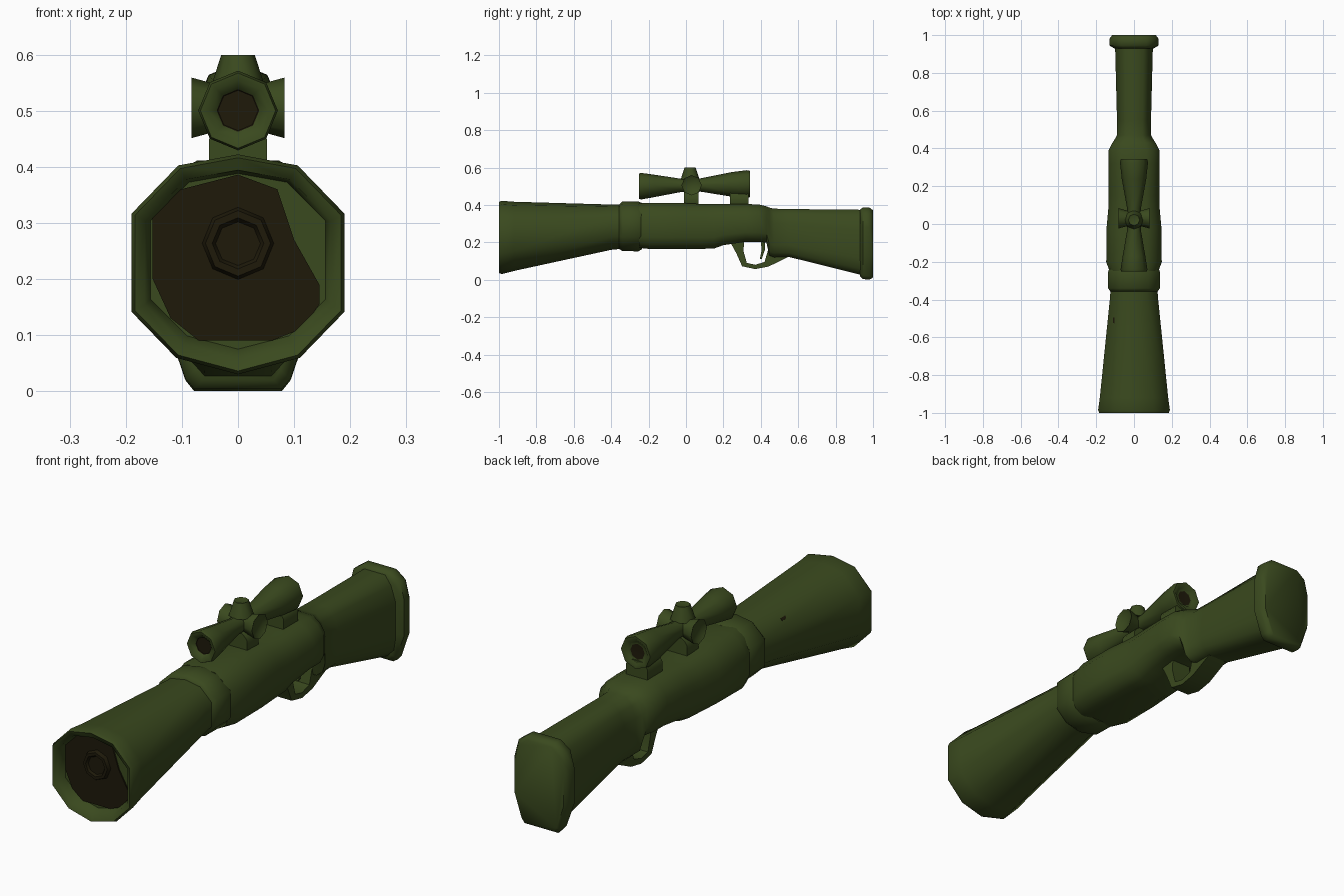
import bpy, bmesh, math
from mathutils import Matrix

cube = bpy.data.objects.get("Cube")
if cube:
    bpy.data.objects.remove(cube, do_unlink=True)


def material(name, rgb):
    m = bpy.data.materials.new(name)
    m.use_nodes = True
    m.diffuse_color = (*rgb, 1)
    bsdf = m.node_tree.nodes["Principled BSDF"]
    bsdf.inputs["Base Color"].default_value = (*rgb, 1)
    bsdf.inputs["Roughness"].default_value = 0.8
    return m


GREEN = material("olive green", (0.042, 0.067, 0.013))
DARK = material("dark brown", (0.013, 0.01, 0.003))


def finish(name, bm, angle=55):
    bmesh.ops.recalc_face_normals(bm, faces=bm.faces)
    mesh = bpy.data.meshes.new(name)
    bm.to_mesh(mesh)
    bm.free()
    mesh.materials.append(GREEN)
    mesh.materials.append(DARK)
    ob = bpy.data.objects.new(name, mesh)
    bpy.context.collection.objects.link(ob)
    bpy.ops.object.select_all(action="DESELECT")
    bpy.context.view_layer.objects.active = ob
    ob.select_set(True)
    bpy.ops.object.shade_smooth_by_angle(angle=math.radians(angle))
    return ob


def polygon(n):
    return [(math.cos(math.tau * i / n), math.sin(math.tau * i / n)) for i in range(n)]


def mirrored(half):
    """Close a right-hand half section (top to bottom) into a full outline."""
    return half + [(-x, z) for x, z in reversed(half) if x > 0]


def loft(name, section, stations, dark=lambda i: False):
    """Skin rings given as (y, half width, low z, high z); cap both ends."""
    bm = bmesh.new()
    rings = []
    for y, w, lo, hi in stations:
        c, h = (lo + hi) / 2, (hi - lo) / 2
        rings.append([bm.verts.new((x * w, y, c + z * h)) for x, z in section])
    n = len(section)
    for i, (a, b) in enumerate(zip(rings, rings[1:])):
        for k in range(n):
            f = bm.faces.new((a[k], a[(k + 1) % n], b[(k + 1) % n], b[k]))
            f.material_index = int(dark(i))
    for ring, i in ((rings[0], -1), (rings[-1], len(rings) - 1)):
        bm.faces.new(ring).material_index = int(dark(i))
    return finish(name, bm)


def dial(name, centre, turn, r1, r2, depth, recess):
    """Flared eight-sided dial with a dished outer end."""
    bm = bmesh.new()
    bmesh.ops.create_cone(bm, cap_ends=True, segments=8, radius1=r1, radius2=r2, depth=depth)
    cap = max(bm.faces, key=lambda f: f.calc_center_median().z)
    bmesh.ops.inset_region(bm, faces=[cap], thickness=r2 * 0.3, depth=-recess)
    bmesh.ops.transform(bm, matrix=Matrix.Translation(centre) @ turn, verts=bm.verts)
    return finish(name, bm)


def strap(name, outer, inner, half):
    """Band between two (y, z) lines, extruded across x."""
    bm = bmesh.new()
    rows = [[bm.verts.new((x, y, z)) for x, (y, z) in
             ((-half, o), (half, o), (half, i), (-half, i))] for o, i in zip(outer, inner)]
    for a, b in zip(rows, rows[1:]):
        for k in range(4):
            bm.faces.new((a[k], a[(k + 1) % 4], b[(k + 1) % 4], b[k]))
    bm.faces.new(rows[0])
    bm.faces.new(rows[-1])
    return finish(name, bm, 45)


ROUND = mirrored([(0, 1), (0.56, 0.9), (1, 0.46), (1, -0.43), (0.58, -0.85), (0, -1)])
BOXY = mirrored([(0.5, 1), (0.78, 0.78), (1, 0.4), (1, -0.5), (0.88, -0.82), (0.6, -1)])
BUTT = mirrored([(0.5, 1), (0.85, 0.83), (1, 0.45), (1, -0.35), (0.72, -0.9), (0.6, -1)])
OCTAGON = polygon(8)

# Flared barrel: outside, rim, then the shallow mouth
loft("barrel", ROUND, [
    (-0.3, 0.12, 0.17, 0.4),
    (-0.4, 0.128, 0.16, 0.402),
    (-0.92, 0.181, 0.047, 0.417),
    (-0.985, 0.19, 0.03, 0.422),
    (-1.0, 0.184, 0.036, 0.416),
    (-0.99, 0.166, 0.058, 0.394),
    (-0.95, 0.156, 0.075, 0.388),
])

# Uneven dark patch on the floor of the mouth
PATCH = [(-0.152, 0.31), (-0.12, 0.355), (0, 0.386), (0.07, 0.36), (0.1, 0.27),
         (0.145, 0.19), (0.145, 0.155), (0.115, 0.112), (0.06, 0.09), (-0.07, 0.09),
         (-0.12, 0.13), (-0.152, 0.2)]
loft("mouth_patch", PATCH, [(-0.956, 1, -1, 1), (-0.948, 1, -1, 1)], dark=lambda i: True)

# Hollow nub in the mouth
loft("mouth_nub", OCTAGON, [
    (-0.95, 0.066, 0.197, 0.33),
    (-0.972, 0.058, 0.205, 0.322),
    (-0.972, 0.046, 0.218, 0.309),
    (-0.962, 0.04, 0.224, 0.302),
], dark=lambda i: True)

# Small dark gash on the upper right of the barrel
bm = bmesh.new()
bmesh.ops.create_cube(bm, size=1, matrix=Matrix.Translation((-0.105, -0.53, 0.361))
                      @ Matrix.Rotation(-math.pi / 4, 4, "Y")
                      @ Matrix.Diagonal((0.012, 0.07, 0.009, 1)))
for face in bm.faces:
    face.material_index = 1
finish("barrel_gash", bm)

# Collar between barrel and receiver
loft("collar", ROUND, [
    (-0.358, 0.125, 0.165, 0.402),
    (-0.34, 0.137, 0.153, 0.418),
    (-0.255, 0.138, 0.152, 0.418),
    (-0.235, 0.13, 0.163, 0.41),
])

# Receiver running into the grip and shoulder stock
loft("receiver_and_stock", BOXY, [
    (-0.25, 0.13, 0.17, 0.408),
    (-0.2, 0.147, 0.165, 0.411),
    (-0.02, 0.145, 0.165, 0.41),
    (0.08, 0.136, 0.165, 0.405),
    (0.15, 0.134, 0.167, 0.405),
    (0.2, 0.134, 0.185, 0.405),
    (0.32, 0.135, 0.203, 0.405),
    (0.39, 0.134, 0.203, 0.402),
    (0.43, 0.114, 0.198, 0.392),
    (0.445, 0.104, 0.13, 0.386),
    (0.47, 0.09, 0.12, 0.38),
    (0.55, 0.09, 0.122, 0.378),
    (0.94, 0.1, 0.025, 0.374),
])

# Butt plate
loft("butt_plate", BUTT, [
    (0.93, 0.105, 0.02, 0.375),
    (0.945, 0.13, 0.004, 0.386),
    (0.98, 0.13, 0.0, 0.386),
    (1.0, 0.116, 0.012, 0.372),
])

# Trigger guard and trigger
strap("trigger_guard",
      [(0.24, 0.195), (0.27, 0.14), (0.30, 0.072), (0.37, 0.057), (0.44, 0.07), (0.56, 0.128)],
      [(0.31, 0.215), (0.308, 0.15), (0.325, 0.09), (0.37, 0.08), (0.42, 0.095), (0.445, 0.18)],
      0.046)
strap("trigger",
      [(0.398, 0.215), (0.405, 0.16), (0.395, 0.112)],
      [(0.424, 0.215), (0.422, 0.16), (0.405, 0.112)],
      0.012)

# Scope tube, narrow in the middle, slightly raised to the rear, a lens at each end
SCOPE_Z = 0.505


def tube(y, r):
    c = SCOPE_Z + 0.02 * y
    return (y, r, c - r, c + r)


loft("scope_tube", OCTAGON, [
    tube(0.33, 0.034), tube(0.331, 0.044), tube(0.343, 0.058), tube(0.343, 0.07),
    tube(0.325, 0.074), tube(0.24, 0.065), tube(0.08, 0.036), tube(-0.03, 0.036),
    tube(-0.17, 0.06), tube(-0.24, 0.071), tube(-0.252, 0.067), tube(-0.25, 0.054),
    tube(-0.235, 0.038), tube(-0.232, 0.036),
], dark=lambda i: i < 0 or i >= 12)

# Adjustment dials: one each side and one on top
for side, word in ((1, "left"), (-1, "right")):
    dial(word + "_dial", (side * 0.05, 0.03, SCOPE_Z),
         Matrix.Rotation(side * math.pi / 2, 4, "Y"), 0.036, 0.054, 0.066, 0.012)
dial("top_dial", (0, 0.022, 0.568), Matrix.Identity(4), 0.05, 0.03, 0.062, 0.003)

# Scope mounts
for name, y0, y1 in (("front_mount", -0.012, 0.066), ("rear_mount", 0.235, 0.335)):
    loft(name, BOXY, [(y0, 0.052, 0.385, 0.475), (y1, 0.052, 0.385, 0.475)])
